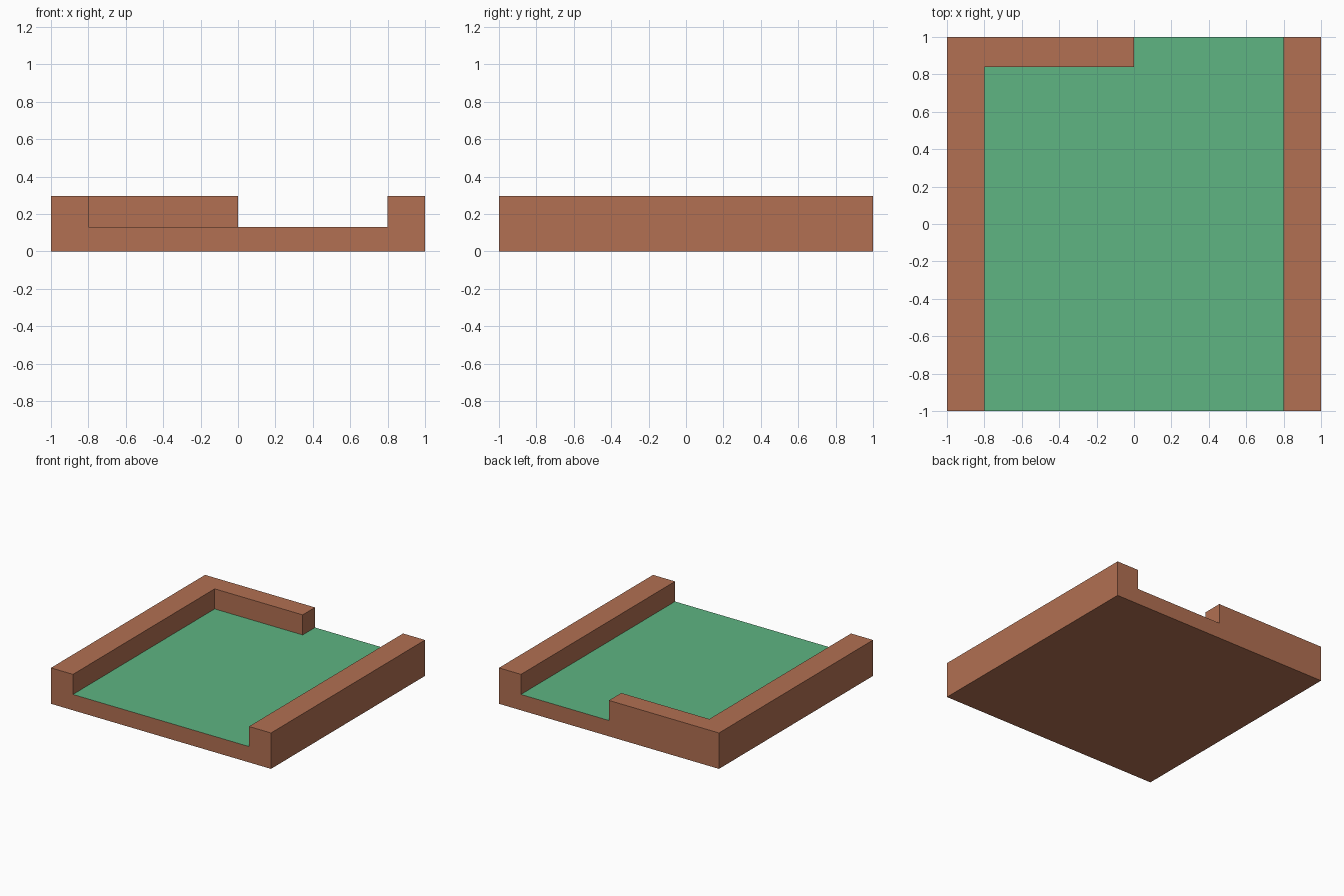
import bpy, bmesh

if "Cube" in bpy.data.objects:
    bpy.data.objects.remove(bpy.data.objects["Cube"])

FLOOR_Z, WALL_Z = 0.13, 0.295
XS = [-1.0, -0.8, 0.0, 0.8, 1.0]
YS = [-1.0, 0.84, 1.0]


def material(name, rgb):
    m = bpy.data.materials.new(name)
    m.diffuse_color = (*rgb, 1.0)
    m.use_nodes = True
    m.node_tree.nodes["Principled BSDF"].inputs["Base Color"].default_value = m.diffuse_color
    return m


def extrude_up(bm, faces, height):
    out = bmesh.ops.extrude_face_region(bm, geom=faces)["geom"]
    verts = [g for g in out if isinstance(g, bmesh.types.BMVert)]
    bmesh.ops.translate(bm, verts=verts, vec=(0, 0, height))
    return [g for g in out if isinstance(g, bmesh.types.BMFace)]


def is_wall(face):
    # two full side walls and a half-length back wall
    c = face.calc_center_median()
    return abs(c.x) > 0.8 or (c.y > 0.84 and c.x < 0)


bm = bmesh.new()

# floor plan grid
grid = [[bm.verts.new((x, y, 0)) for x in XS] for y in YS]
plan = [bm.faces.new((grid[j][i], grid[j][i + 1], grid[j + 1][i + 1], grid[j + 1][i]))
        for j in range(len(YS) - 1) for i in range(len(XS) - 1)]

# base slab, then raised walls
top = extrude_up(bm, plan, FLOOR_Z)
extrude_up(bm, [f for f in top if is_wall(f)], WALL_Z - FLOOR_Z)
bmesh.ops.recalc_face_normals(bm, faces=bm.faces[:])

# green covering on the upward floor faces
for f in bm.faces:
    z = f.calc_center_median().z
    f.material_index = int(f.normal.z > 0.9 and abs(z - FLOOR_Z) < 0.01)

# merge flat neighbours into clean faces
bmesh.ops.dissolve_limit(bm, angle_limit=0.01, verts=bm.verts[:],
                         edges=bm.edges[:], delimit={'MATERIAL'})

mesh = bpy.data.meshes.new("walled_floor_tile")
bm.to_mesh(mesh)
bm.free()
mesh.materials.append(material("brown earth", (0.445, 0.162, 0.084)))
mesh.materials.append(material("green floor", (0.112, 0.462, 0.223)))
bpy.context.collection.objects.link(bpy.data.objects.new("walled_floor_tile", mesh))
